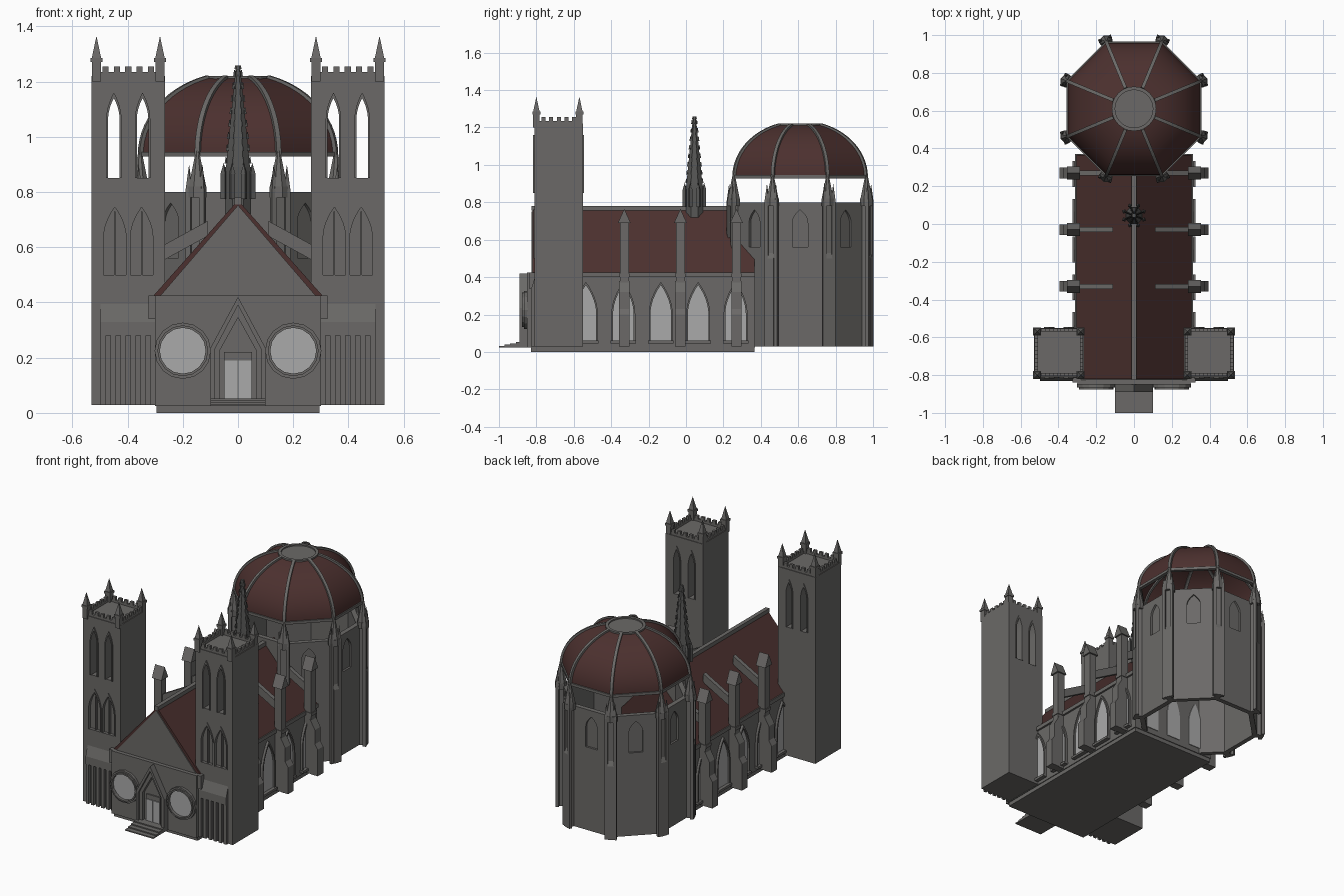
import bpy, bmesh
from math import sin, cos, pi, radians
from mathutils import Matrix, Vector

if "Cube" in bpy.data.objects:
    bpy.data.objects.remove(bpy.data.objects["Cube"])

def material(name, rgb):
    m = bpy.data.materials.new(name)
    m.diffuse_color = (*rgb, 1)
    m.use_nodes = True
    m.node_tree.nodes["Principled BSDF"].inputs["Base Color"].default_value = m.diffuse_color
    return m

STONE = material("stone grey", (.145, .141, .135))
DARK = material("spire dark grey", (.095, .095, .092))
TILE = material("roof red brown", (.072, .030, .028))
GLASS = material("pale glass", (.40, .40, .40))

CX, CY = 0, .61                      # centre of the octagon
K = cos(pi / 8)
front = lambda u, v, d: (u, d, v)    # profile in xz, depth along y
side = lambda u, v, d: (d, u, v)     # profile in yz, depth along x
plan = lambda u, v, d: (u, v, d)     # profile in xy, depth along z

def radial(a):                       # profile in radius/height, depth tangential
    return lambda u, v, d: (CX + u*cos(a) - d*sin(a), CY + u*sin(a) + d*cos(a), v)

def facing(a):                       # profile tangential/height, depth radial
    return lambda u, v, d: radial(a)(d, v, u)

def prism(bm, pts, f, d0, d1):
    lo = [bm.verts.new(f(u, v, d0)) for u, v in pts]
    hi = [bm.verts.new(f(u, v, d1)) for u, v in pts]
    n = len(pts)
    bm.faces.new(lo[::-1])
    bm.faces.new(hi)
    for i in range(n):
        j = (i + 1) % n
        bm.faces.new((lo[i], lo[j], hi[j], hi[i]))

def strip(bm, outer, inner, f, d0, d1, closed=False):
    n = len(outer)
    for i in range(n if closed else n - 1):
        j = (i + 1) % n
        prism(bm, [outer[i], outer[j], inner[j], inner[i]], f, d0, d1)

def box(bm, x0, x1, y0, y1, z0, z1):
    prism(bm, [(x0, y0), (x1, y0), (x1, y1), (x0, y1)], plan, z0, z1)

def cone(bm, x, y, z0, z1, r0, r1=0, n=4, rot=pi / 4):
    bmesh.ops.create_cone(bm, cap_ends=True, segments=n, radius1=r0, radius2=r1, depth=z1 - z0,
                          matrix=Matrix.Translation((x, y, (z0 + z1) / 2)) @ Matrix.Rotation(rot, 4, 'Z'))

def arch(c, w, z0, zs, zt, n=6):     # pointed arch outline, left foot to right foot
    up = [(w * (1 - (i / n) ** 2), zs + (zt - zs) * i / n) for i in range(n + 1)]
    half = [(w, z0)] + up
    return [(c - x, z) for x, z in half] + [(c + x, z) for x, z in half[-2::-1]]

def circle(u, v, r, n, rot=0.0):
    return [(u + r*cos(rot + 2*pi*i/n), v + r*sin(rot + 2*pi*i/n)) for i in range(n)]

def finish(bm, name, mat):
    bmesh.ops.recalc_face_normals(bm, faces=bm.faces[:])
    me = bpy.data.meshes.new(name)
    bm.to_mesh(me)
    bm.free()
    ob = bpy.data.objects.new(name, me)
    me.materials.append(mat)
    bpy.context.collection.objects.link(ob)
    return ob

def cut(ob, bm):
    c = finish(bm, "cutter", STONE)
    c.hide_render = True
    m = ob.modifiers.new("cut", 'BOOLEAN')
    m.operation, m.solver, m.object = 'DIFFERENCE', 'EXACT', c
    bpy.context.view_layer.objects.active = ob
    bpy.ops.object.modifier_apply(modifier=m.name)
    bpy.data.objects.remove(c)

# ---- nave: floor slab, walls, gable, ridge
b = bmesh.new()
box(b, -.295, .295, -.83, .365, 0, .03)
finish(b, "floor_slab", STONE)
b = bmesh.new()
box(b, -.3, .3, -.82, .37, .025, .42)
for s in (-1, 1):
    box(b, s*.295, s*.312, -.82, .37, .40, .425)
finish(b, "nave_walls", STONE)
b = bmesh.new()
prism(b, [(-.31, .42), (.31, .42), (0, .77)], front, -.82, .365)
finish(b, "nave_roof", TILE)
b = bmesh.new()
prism(b, [(-.285, .42), (.285, .42), (0, .752)], front, -.826, -.81)
box(b, -.013, .013, -.825, .27, .755, .78)
finish(b, "gable_and_ridge", STONE)

# ---- nave windows with stone surrounds
g, b = bmesh.new(), bmesh.new()
for s in (-1, 1):
    for i in range(5):
        y = -.535 + .2 * i
        prism(g, arch(y, .056, .06, .2, .36), side, s*.298, s*.304)
        strip(b, arch(y, .064, .05, .2, .375), arch(y, .055, .05, .2, .358), side, s*.298, s*.315)
        box(b, s*.298, s*.325, y - .068, y + .068, .045, .06)
for x in (-.17, 0, .17):
    prism(g, arch(x, .05, .06, .2, .36), front, .368, .375)
finish(g, "nave_glass", GLASS)
finish(b, "nave_window_frames", STONE)

# ---- buttress piers and flying arches
b = bmesh.new()
for s in (-1, 1):
    for y in (-.33, -.03, .27):
        box(b, s*.295, s*.345, y - .024, y + .024, .03, .7)
        prism(b, [(s*.34, .03), (s*.395, .03), (s*.395, .2), (s*.375, .23), (s*.375, .32), (s*.34, .38)],
              front, y - .028, y + .028)
        box(b, s*.29, s*.35, y - .028, y + .028, .4, .42)
        prism(b, [(y - .034, .69), (y + .034, .69), (y, .765)], side, s*.287, s*.355)
        prism(b, [(s*.32, .525), (s*.32, .58), (s*.11, .695), (s*.11, .64)], front, y - .013, y + .013)
finish(b, "flying_buttresses", STONE)

# ---- front facade: wall, cornice, portal, steps
b = bmesh.new()
box(b, -.3, .3, -.85, -.815, .025, .425)
box(b, -.325, .325, -.84, -.8, .34, .425)
pent = lambda w, zs, zt: [(-w, .03), (-w, zs), (0, zt), (w, zs), (w, .03)]
strip(b, pent(.1, .235, .42), pent(.083, .232, .39), front, -.89, -.845)
strip(b, pent(.083, .232, .39), pent(.065, .228, .345), front, -.875, -.845)
box(b, -.05, .05, -.858, -.845, .04, .22)
for i in range(4):
    box(b, -.1, .1, -1 + .03*i, -.85, .025, .032 + .007*i)
finish(b, "facade_portal_steps", STONE)
g, b = bmesh.new(), bmesh.new()
box(g, -.048, -.002, -.863, -.855, .05, .19)
box(g, .002, .048, -.863, -.855, .05, .19)
for s in (-1, 1):
    prism(g, circle(s*.2, .225, .085, 16), front, -.856, -.848)
    strip(b, circle(s*.2, .225, .102, 16), circle(s*.2, .225, .09, 16), front, -.866, -.845, True)
    strip(b, circle(s*.2, .225, .092, 16), circle(s*.2, .225, .083, 16), front, -.876, -.845, True)
finish(g, "facade_glass", GLASS)
finish(b, "round_window_rings", STONE)

# ---- twin towers
for s, label in ((-1, "left"), (1, "right")):
    c = s * .3975
    b = bmesh.new()
    box(b, c - .1325, c + .1325, -.81, -.55, .028, 1.22)
    tower = finish(b, label + "_tower", STONE)
    b = bmesh.new()
    for k in (-1, 1):
        prism(b, arch(c + k*.052, .021, .85, 1.06, 1.14), front, -.9, -.4)   # belfry openings
        prism(b, arch(c + k*.0485, .044, .5, .63, .755), front, -.9, -.79)   # blind arches
    cut(tower, b)
    b = bmesh.new()
    for k in (-1, 1):
        x = c + k*.052
        for y0, y1 in ((-.818, -.805), (-.555, -.545)):
            strip(b, arch(x, .028, .85, 1.06, 1.16), arch(x, .021, .85, 1.06, 1.14), front, y0, y1)
        x = c + k*.0485
        strip(b, arch(x, .048, .5, .63, .765), arch(x, .041, .5, .63, .745), front, -.815, -.795)
        box(b, x - .003, x + .003, -.805, -.785, .5, .73)
        for y in (-.8, -.57):                                                # corner pinnacles
            px = c + k*.115
            box(b, px - .017, px + .017, y - .017, y + .017, 1.2, 1.275)
            cone(b, px, y, 1.27, 1.285, .03, .03)
            cone(b, px, y, 1.285, 1.365, .024)
        # parapet with merlons
        x = c + k*.12
        box(b, x - .008, x + .008, -.805, -.555, 1.21, 1.235)
        y = -.68 + k*.118
        box(b, c - .125, c + .125, y - .008, y + .008, 1.21, 1.235)
        for i in range(-2, 3):
            o = i * .041
            box(b, x - .008, x + .008, -.691 + o, -.669 + o, 1.235, 1.255)
            box(b, c + o - .011, c + o + .011, y - .008, y + .008, 1.235, 1.255)
    # sloped plinth with shafts
    prism(b, [(-.805, .33), (-.83, .33), (-.808, .4), (-.805, .4)], side, c - .1, c + .1)
    box(b, c - .1, c + .1, -.83, -.805, .28, .33)
    for i in range(6):
        x = c - .09 + .036*i
        box(b, x - .01, x + .01, -.828, -.805, .028, .28)
    finish(b, label + "_tower_trim", STONE)

# ---- slender spire on the ridge
b = bmesh.new()
SY = .045
cone(b, 0, SY, .72, .89, .05, .05, 8, pi/8)
cone(b, 0, SY, .89, 1.25, .047, .009, 8, pi/8)
cone(b, 0, SY, 1.245, 1.258, .014, .011, 8, pi/8)
for i in range(8):
    a = pi/8 + i*pi/4
    cone(b, .056*cos(a), SY + .056*sin(a), .775, .865, .012, .012, 4, a)
    cone(b, .056*cos(a), SY + .056*sin(a), .865, .905, .013, 0, 4, a)
    for j in range(8):
        t = (j + .5) / 8
        r = .049 - .038*t
        cone(b, r*cos(a), SY + r*sin(a), .89 + .36*t - .01, .89 + .36*t + .014, .006, .002, 4, a)
finish(b, "ridge_spire", DARK)

# ---- octagonal drum, open inside, with blind windows
b = bmesh.new()
prism(b, circle(CX, CY, .345/K, 8, pi/8), plan, .03, .8)
drum = finish(b, "drum_walls", STONE)
b = bmesh.new()
prism(b, circle(CX, CY, .315/K, 8, pi/8), plan, -.1, 1)
cut(drum, b)
b = bmesh.new()
for i in range(8):
    prism(b, arch(0, .041, .56, .69, .76), facing(i*pi/4), .332, .4)
cut(drum, b)

# ---- drum corner buttresses and pinnacles
b = bmesh.new()
for i in range(8):
    a = pi/8 + i*pi/4
    R = radial(a)
    prism(b, [(.35, .03), (.412, .03), (.412, .5), (.4, .53), (.4, .8), (.35, .8)], R, -.018, .018)
    x, y, _ = R(.384, 0, 0)
    cone(b, x, y, .78, .82, .036, .036, 8, a)
    cone(b, x, y, .82, .95, .034, .006, 8, a)
    for k in (-1, 1):
        x, y, _ = R(.4, 0, k*.026)
        cone(b, x, y, .03, .8, .014, .014, 4, a + pi/4)
        cone(b, x, y, .8, .9, .015, 0, 4, a + pi/4)
finish(b, "drum_buttresses", STONE)

# ---- dome shell, ribs, rings
N = 14
T = [radians(72) * i / N for i in range(N + 1)]
prof = [(.35/K*cos(t), .935 + .292*sin(t)) for t in T]
b = bmesh.new()
rings = [[b.verts.new((x, y, z)) for x, y in circle(CX, CY, r, 8, pi/8)] for r, z in prof]
for lo, hi in zip(rings, rings[1:]):
    for i in range(8):
        j = (i + 1) % 8
        b.faces.new((lo[i], lo[j], hi[j], hi[i]))
dome = finish(b, "dome_shell", TILE)
bpy.context.view_layer.objects.active = dome
dome.select_set(True)
bpy.ops.object.shade_smooth_by_angle(angle=radians(11))
b = bmesh.new()
outer = [(r + .010*cos(t), z + .010*sin(t)) for (r, z), t in zip(prof, T)]
inner = [(r - .012*cos(t), z - .012*sin(t)) for (r, z), t in zip(prof, T)]
for i in range(8):
    strip(b, outer, inner, radial(pi/8 + i*pi/4), -.009, .009)
strip(b, circle(CX, CY, .357/K, 8, pi/8), circle(CX, CY, .335/K, 8, pi/8), plan, .928, .945, True)
prism(b, circle(CX, CY, .108, 24), plan, 1.198, 1.212)
strip(b, circle(CX, CY, .118, 24), circle(CX, CY, .1, 24), plan, 1.205, 1.22, True)
finish(b, "dome_ribs", STONE)
